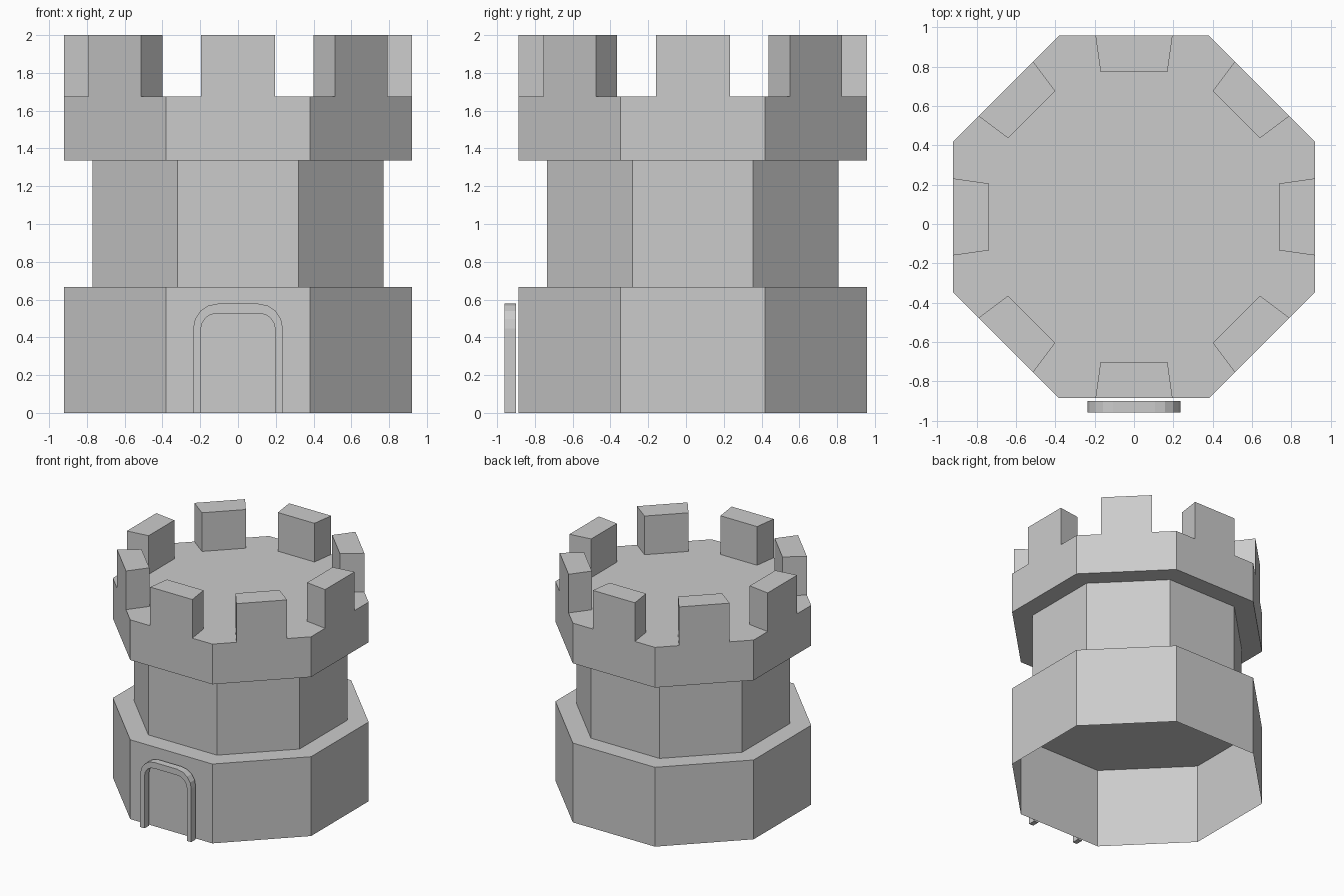
import bpy, bmesh
from math import sin, cos, pi, tan, radians

if "Cube" in bpy.data.objects:
    bpy.data.objects.remove(bpy.data.objects["Cube"])

CY = 0.036            # tower axis sits slightly behind the origin
R_OUT, R_MID = 0.922, 0.771   # apothems of the octagons
Z = (0.0, 0.667, 1.0, 1.337, 1.675, 2.0)


def finish(name, bm):
    bmesh.ops.remove_doubles(bm, verts=bm.verts, dist=1e-5)
    bmesh.ops.recalc_face_normals(bm, faces=bm.faces)
    mesh = bpy.data.meshes.new(name)
    bm.to_mesh(mesh)
    bm.free()
    ob = bpy.data.objects.new(name, mesh)
    bpy.context.collection.objects.link(ob)
    return ob


def on_side(i, along, out, z):
    """Point on octagon side i: distance along the side and out from the axis."""
    a = -pi / 2 + i * pi / 4
    return (out * cos(a) - along * sin(a), CY + out * sin(a) + along * cos(a), z)


def face(bm, pts):
    return bm.faces.new([bm.verts.new(p) for p in pts])


def ring(r, z):
    return [on_side(i, -r * tan(pi / 8), r, z) for i in range(8)]


def prism(name, r, levels, cap_top):
    bm = bmesh.new()
    for z0, z1 in zip(levels, levels[1:]):
        lo, hi = ring(r, z0), ring(r, z1)
        for i in range(8):
            j = (i + 1) % 8
            face(bm, [lo[i], lo[j], hi[j], hi[i]])
    if cap_top:
        face(bm, ring(r, levels[-1]))
    return finish(name, bm)


# Base (hollow underneath) and narrower shaft
prism("tower_base", R_OUT, Z[0:2], True)
prism("tower_shaft", R_MID, Z[1:4], False)

# Battlement: overhanging ring with one tapered merlon flush on each side
bm = bmesh.new()
face(bm, ring(R_OUT, Z[3])[::-1])
h, mo, mi, depth = R_OUT * tan(pi / 8), 0.196, 0.170, 0.185
zb, zf, zt = Z[3], Z[4], Z[5]
floor = []
for i in range(8):
    def p(along, out, z):
        return on_side(i, along, out, z)
    ro, ri = R_OUT, R_OUT - depth
    # outer wall with the merlon front in one face
    face(bm, [p(-h, ro, zb), p(h, ro, zb), p(h, ro, zf), p(mo, ro, zf),
              p(mo, ro, zt), p(-mo, ro, zt), p(-mo, ro, zf), p(-h, ro, zf)])
    # merlon sides, back and top
    plan = [(mo, ro), (mi, ri), (-mi, ri), (-mo, ro)]
    for (a, b), (c, d) in zip(plan, plan[1:]):
        face(bm, [p(a, b, zf), p(c, d, zf), p(c, d, zt), p(a, b, zt)])
    face(bm, [p(a, b, zt) for a, b in plan])
    floor += [p(-h, ro, zf)] + [p(a, b, zf) for a, b in plan[::-1]]
face(bm, floor)
finish("battlement", bm)


# Door frame: rounded arch standing just in front of the wall
def arch(w, top, r, n=4):
    right = [(w - r + r * cos(radians(90 * k / n)), top - r + r * sin(radians(90 * k / n)))
             for k in range(n + 1)]
    half = [(w, 0.0)] + right
    return half + [(-x, z) for x, z in half[::-1]]


bm = bmesh.new()
outer, inner = arch(0.237, 0.578, 0.13), arch(0.197, 0.527, 0.085)
yf, yb = -0.96, -0.90
for k in range(len(outer) - 1):
    o0, o1, n0, n1 = outer[k], outer[k + 1], inner[k], inner[k + 1]
    loop0 = [(o0, yf), (o0, yb), (n0, yb), (n0, yf)]
    loop1 = [(o1, yf), (o1, yb), (n1, yb), (n1, yf)]
    for s in range(4):
        t = (s + 1) % 4
        face(bm, [(q[0], y, q[1]) for q, y in (loop0[s], loop0[t], loop1[t], loop1[s])])
for k in (0, -1):
    o, n = outer[k], inner[k]
    face(bm, [(q[0], y, q[1]) for q, y in ((o, yf), (o, yb), (n, yb), (n, yf))])
finish("door_frame", bm)
